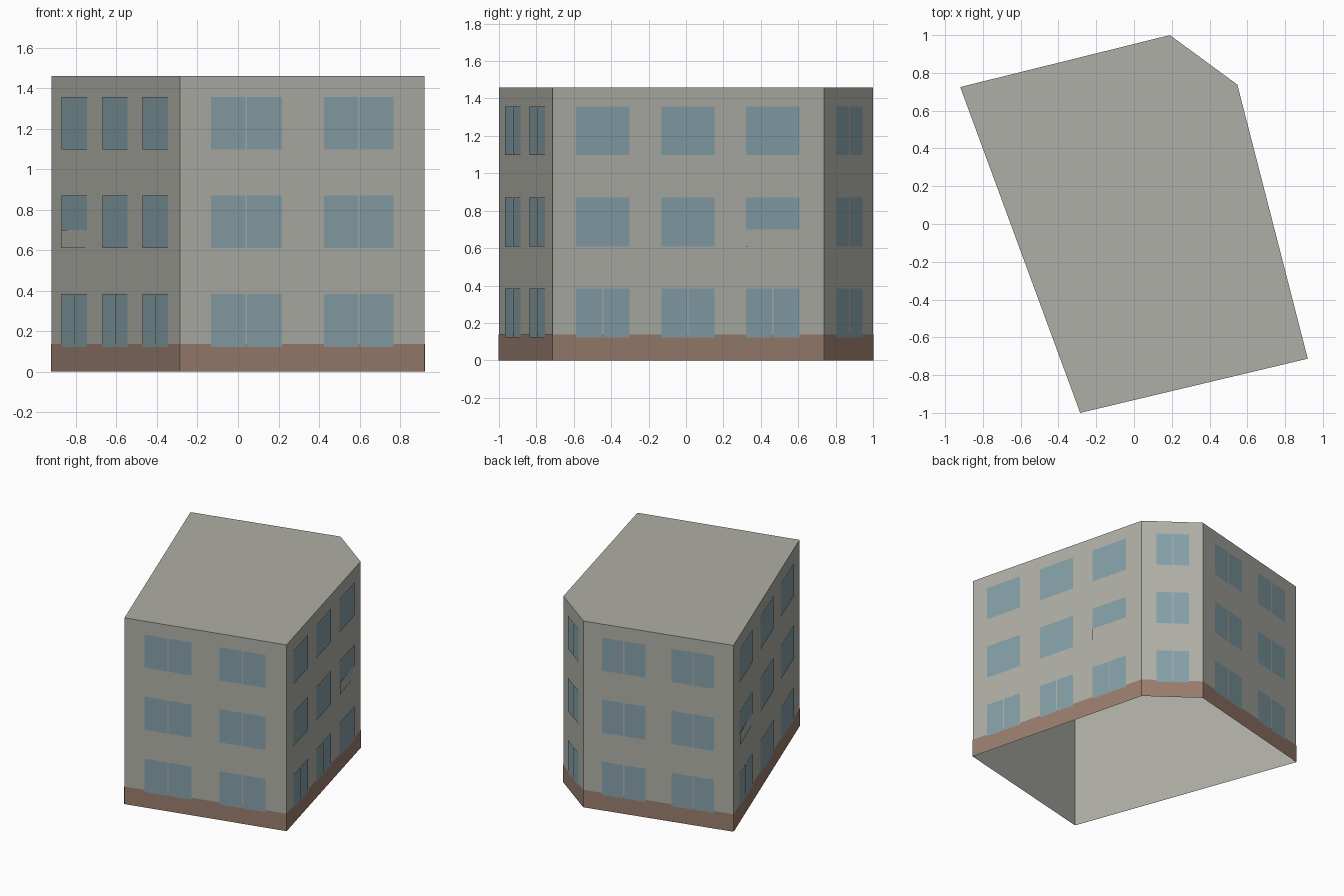
import bpy
import bmesh
from mathutils import Vector

cube = bpy.data.objects.get("Cube")
if cube:
    bpy.data.objects.remove(cube, do_unlink=True)


def material(name, rgb):
    m = bpy.data.materials.new(name)
    m.use_nodes = True
    m.diffuse_color = (*rgb, 1)
    m.node_tree.nodes["Principled BSDF"].inputs["Base Color"].default_value = (*rgb, 1)
    return m


plaster = material("grey plaster", (0.43, 0.43, 0.385))
brick = material("brown plinth", (0.32, 0.205, 0.155))
glass = material("blue glass", (0.235, 0.35, 0.39))

HEIGHT = 1.46
PLINTH = 0.137
# Building footprint, counter-clockwise from the front right corner
plan = [Vector(p) for p in
        ((-0.285, -1.0), (0.92, -0.713), (0.547, 0.738), (0.19, 1.0), (-0.92, 0.725))]
FRONT, EAST, CORNER, BACK, WEST = range(5)


def finish(bm, name, mat):
    mesh = bpy.data.meshes.new(name)
    bm.to_mesh(mesh)
    bm.free()
    mesh.materials.append(mat)
    obj = bpy.data.objects.new(name, mesh)
    bpy.context.collection.objects.link(obj)
    return obj


def plate(bm, side, t0, t1, z0, z1, out0, out1=None):
    """Thin panel on one wall between fractions t0 and t1 of its length."""
    a, b = plan[side], plan[(side + 1) % len(plan)]
    along = b - a
    normal = Vector((along.y, -along.x)).normalized()
    p = a + along * t0 + normal * out0
    q = a + along * t1 + normal * (out0 if out1 is None else out1)
    corners = ((p, z0), (q, z0), (q, z1), (p, z1))
    bm.faces.new([bm.verts.new((c.x, c.y, z)) for c, z in corners])


# Wall shell with flat roof, open underneath
bm = bmesh.new()
low = [bm.verts.new((p.x, p.y, 0)) for p in plan]
high = [bm.verts.new((p.x, p.y, HEIGHT)) for p in plan]
for i in range(len(plan)):
    j = (i + 1) % len(plan)
    bm.faces.new((low[i], low[j], high[j], high[i]))
bm.faces.new(high)
finish(bm, "walls_and_roof", plaster)

# Brown plinth band
bm = bmesh.new()
for side in range(len(plan)):
    plate(bm, side, 0, 1, 0, PLINTH, 0.002)
finish(bm, "plinth", brick)

# Windows: spans along each wall, repeated on every floor
pairs = ((0.125, 0.415), (0.587, 0.873))
triples = ((0.085, 0.282), (0.401, 0.595), (0.711, 0.909))
layout = {FRONT: pairs, EAST: triples, CORNER: ((0.245, 0.776),),
          BACK: pairs, WEST: triples}
floors = ((0.122, 0.383), (0.61, 0.87), (1.097, 1.356))
covered = {(EAST, 1, 2), (WEST, 1, 0)}   # half covered windows
COVER_TOP = 0.70

windows = bmesh.new()
covers = bmesh.new()
for side, spans in layout.items():
    length = (plan[(side + 1) % len(plan)] - plan[side]).length
    gap = 0.004 / length
    for level, (z0, z1) in enumerate(floors):
        for n, (t0, t1) in enumerate(spans):
            bottom = z0
            if (side, level, n) in covered:
                plate(covers, side, t0, t1, z0, COVER_TOP, 0.008, 0.002)
                bottom = COVER_TOP
            if spans is triples and level > 0:
                plate(windows, side, t0, t1, bottom, z1, 0.004)
            else:
                mid = (t0 + t1) / 2
                plate(windows, side, t0, mid - gap, bottom, z1, 0.004)
                plate(windows, side, mid + gap, t1, bottom, z1, 0.004)
finish(windows, "window_panes", glass)
finish(covers, "window_covers", plaster)
